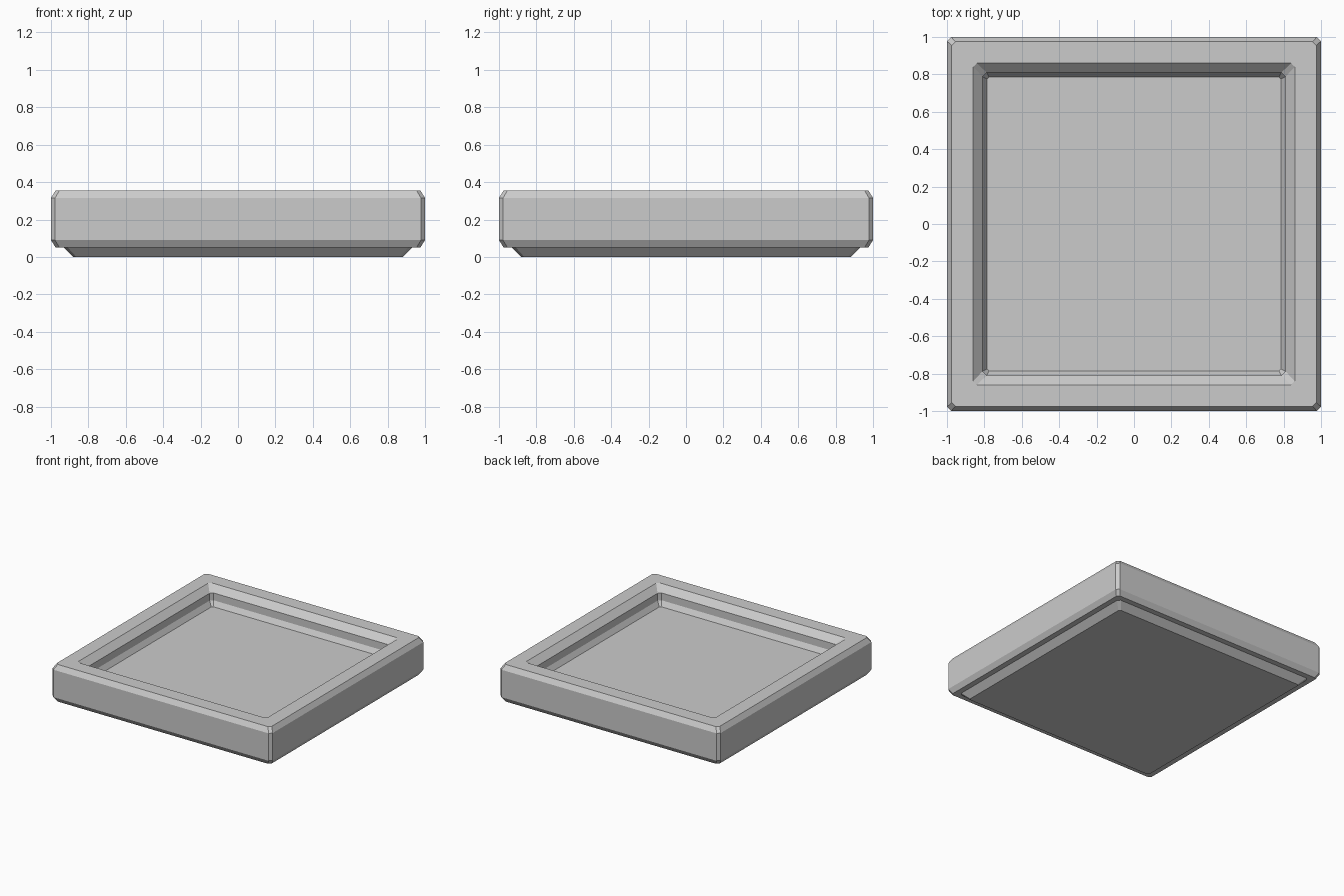
import bpy, bmesh

if "Cube" in bpy.data.objects:
    bpy.data.objects.remove(bpy.data.objects["Cube"])


def ring(bm, half, z, cut):
    """Square loop with clipped corners."""
    a, b = half, half - cut
    pts = [(a, -b), (a, b), (b, a), (-b, a), (-a, b), (-a, -b), (-b, -a), (b, -a)]
    return [bm.verts.new((x, y, z)) for x, y in pts]


# Cross-section from underside, up the outside, over the rim, down to the floor:
# half width, height, corner cut
profile = [
    (0.88, 0.00, 0.015), (0.93, 0.05, 0.02),    # raised foot
    (0.975, 0.05, 0.02), (1.00, 0.09, 0.022),   # lower edge bevel
    (1.00, 0.315, 0.022), (0.975, 0.355, 0.02), # outer wall and top bevel
    (0.86, 0.355, 0.02), (0.81, 0.305, 0.022),  # rim and inner slope
    (0.81, 0.245, 0.022), (0.785, 0.205, 0.01), # inner wall and floor bevel
]

# Tray: loft the loops and cap the underside and floor
bm = bmesh.new()
loops = [ring(bm, *p) for p in profile]
for lo, hi in zip(loops, loops[1:]):
    for i in range(8):
        j = (i + 1) % 8
        bm.faces.new((lo[i], lo[j], hi[j], hi[i]))
bm.faces.new(loops[0][::-1])
bm.faces.new(loops[-1])
bmesh.ops.recalc_face_normals(bm, faces=bm.faces[:])

mesh = bpy.data.meshes.new("square_tray")
bm.to_mesh(mesh)
bm.free()
bpy.context.collection.objects.link(bpy.data.objects.new("square_tray", mesh))
